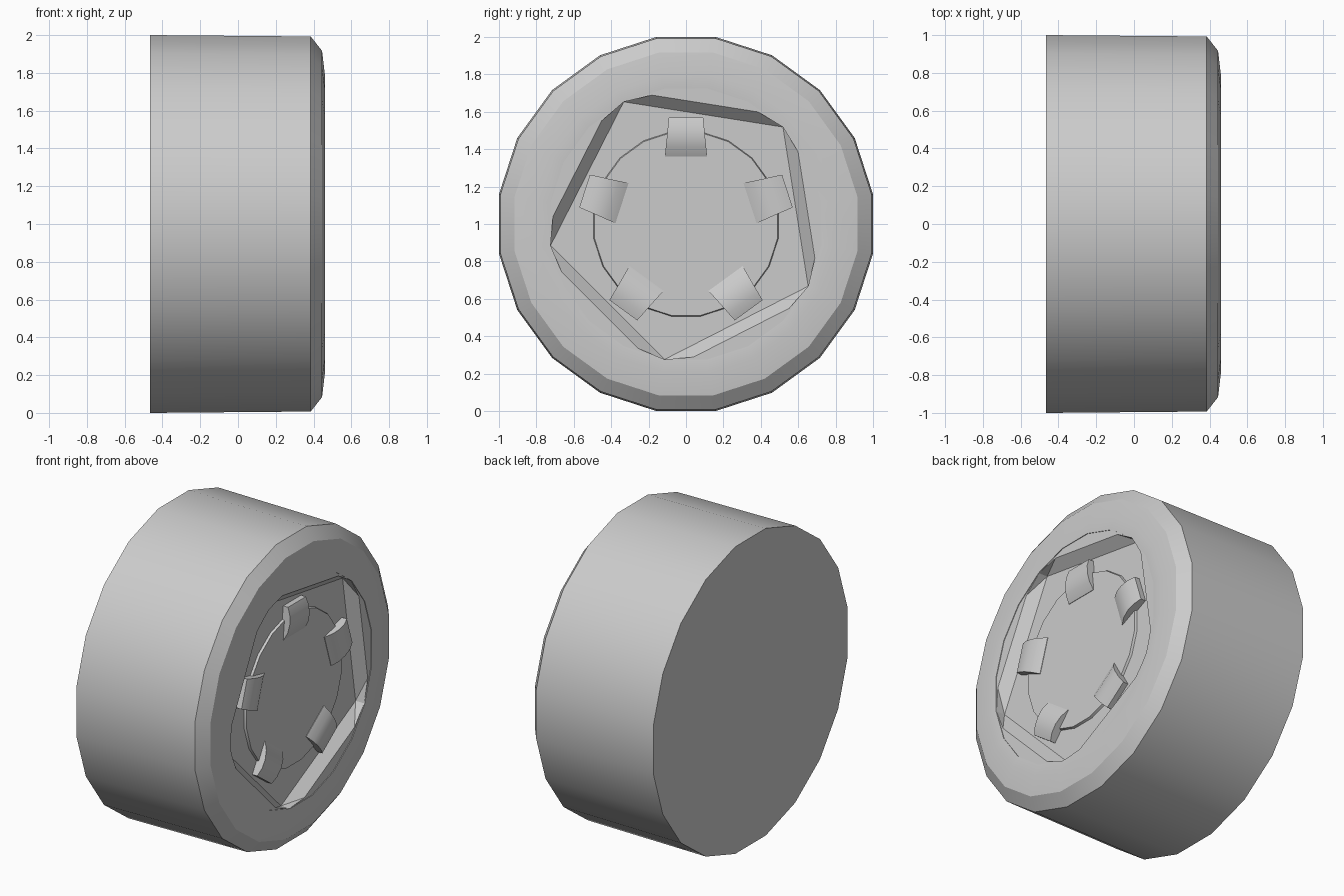
import bpy, bmesh
from math import sin, cos, radians, hypot, atan2, degrees

cube = bpy.data.objects.get("Cube")
if cube:
    bpy.data.objects.remove(cube, do_unlink=True)

grey = bpy.data.materials.new("plain_grey")
grey.use_nodes = True
colour = (0.6, 0.6, 0.6, 1)
grey.diffuse_color = colour
grey.node_tree.nodes["Principled BSDF"].inputs["Base Color"].default_value = colour


def polar(x, r, deg):
    """Point at radius r and angle deg around the axle."""
    return (x, r * cos(radians(deg)), 1 + r * sin(radians(deg)))


def finish(name, bm, angle=30):
    bmesh.ops.remove_doubles(bm, verts=bm.verts, dist=0.0005)
    bmesh.ops.recalc_face_normals(bm, faces=bm.faces)
    mesh = bpy.data.meshes.new(name)
    bm.to_mesh(mesh)
    bm.free()
    mesh.materials.append(grey)
    obj = bpy.data.objects.new(name, mesh)
    bpy.context.collection.objects.link(obj)
    bpy.ops.object.select_all(action='DESELECT')
    obj.select_set(True)
    bpy.context.view_layer.objects.active = obj
    bpy.ops.object.shade_smooth_by_angle(angle=radians(angle))
    return obj


def lathe(name, profile, cap_first=False, cap_last=False):
    """Twenty-sided turned part from (x, radius) pairs."""
    bm = bmesh.new()
    rings = [[bm.verts.new(polar(x, r, 9 + 18 * k)) for k in range(20)]
             for x, r in profile]
    for a, b in zip(rings, rings[1:]):
        for k in range(20):
            n = (k + 1) % 20
            bm.faces.new((a[k], a[n], b[n], b[k]))
    if cap_first:
        bm.faces.new(rings[0])
    if cap_last:
        bm.faces.new(rings[-1])
    return finish(name, bm)


RIM, FACE, FLOOR = 0.733, 0.452, 0.39

# Tyre with bevelled shoulder and flat back
lathe("tyre", [(-0.465, 1.0125), (0.385, 1.005), (0.445, 0.928),
               (0.46, 0.8), (0.456, RIM), (FACE - 0.01, RIM)], cap_first=True)

# Rim plate with a sloping five-sided recess
bm = bmesh.new()
half, apothem = 0.288, 0.652
r_open, spread = hypot(half, apothem), degrees(atan2(half, apothem))


def face(*points):
    bm.faces.new([bm.verts.new(p) for p in points])


for k in range(5):
    mid = 81 + 72 * k
    arc = [polar(FACE, RIM, mid + d) for d in (-36, -18, 0, 18, 36)]
    p, q = polar(FACE, r_open, mid - spread), polar(FACE, r_open, mid + spread)
    deep_a, deep_b = polar(FLOOR, RIM, mid - 36), polar(FLOOR, RIM, mid + 36)
    face(*arc, q, p)
    face(p, q, deep_b, deep_a)
    face(arc[0], p, deep_a)
    face(q, arc[-1], deep_b)
face(*[polar(FLOOR, RIM, 45 + 72 * k) for k in range(5)])
finish("rim", bm, 10)

# Hub disc
lathe("hub_disc", [(FLOOR - 0.01, 0.503), (0.405, 0.495)], cap_last=True)

# Five arched lugs: (radius, height, half width)
arch = [(0.36, 0.408, 0.113), (0.41, 0.434, 0.108), (0.465, 0.445, 0.102),
        (0.52, 0.442, 0.097), (0.57, 0.425, 0.092)]
for k in range(5):
    bm = bmesh.new()
    t = 90 + 72 * k

    def lug_vert(x, r, w):
        return bm.verts.new(polar(x, hypot(r, w), t + degrees(atan2(w, r))))

    rows = [[lug_vert(FLOOR - 0.01, r, -w), lug_vert(x, r, -w),
             lug_vert(x, r, w), lug_vert(FLOOR - 0.01, r, w)] for r, x, w in arch]
    for a, b in zip(rows, rows[1:]):
        for i in range(4):
            j = (i + 1) % 4
            bm.faces.new((a[i], a[j], b[j], b[i]))
    bm.faces.new(rows[0])
    bm.faces.new(rows[-1])
    finish("lug_%d" % (k + 1), bm, 40)
